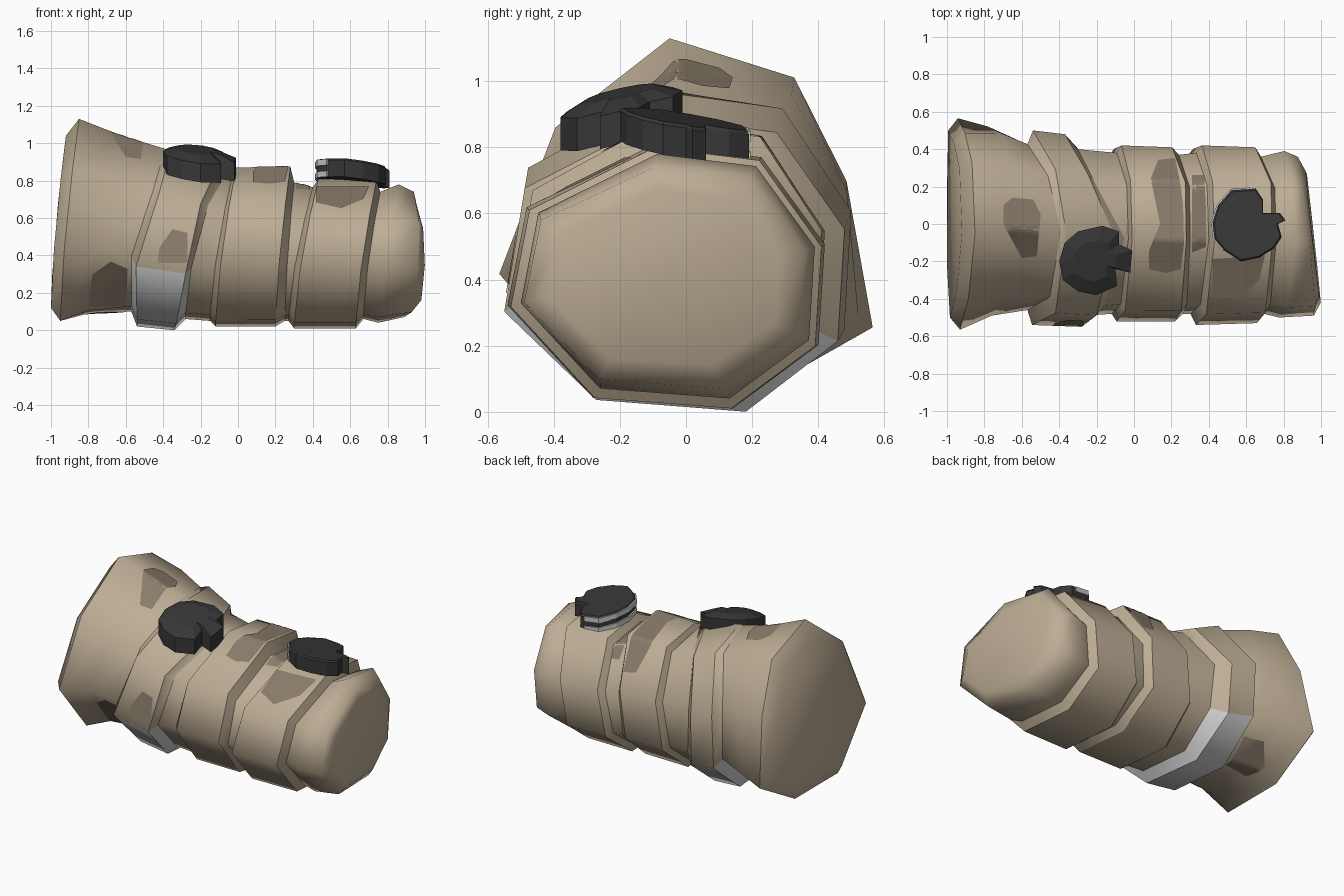
import bpy, bmesh, math
from mathutils import Vector
from mathutils.bvhtree import BVHTree

if "Cube" in bpy.data.objects:
    bpy.data.objects.remove(bpy.data.objects["Cube"])


def material(name, rgb):
    m = bpy.data.materials.new(name)
    m.diffuse_color = (*rgb, 1)
    m.use_nodes = True
    m.node_tree.nodes["Principled BSDF"].inputs["Base Color"].default_value = m.diffuse_color
    return m


TAN = material("tan fabric", (0.51, 0.42, 0.30))
BROWN = material("brown patch", (0.25, 0.20, 0.145))
DARK = material("dark rubber", (0.038, 0.038, 0.038))
SILVER = material("silver metal", (0.60, 0.60, 0.61))


def make_object(name, bm, *mats):
    bmesh.ops.recalc_face_normals(bm, faces=bm.faces)
    me = bpy.data.meshes.new(name)
    bm.to_mesh(me)
    bm.free()
    for m in mats:
        me.materials.append(m)
    ob = bpy.data.objects.new(name, me)
    bpy.context.collection.objects.link(ob)
    return ob


# Eight-sided cross-sections, normalised to 0..1 in (y, z)
ROLL = [(.464, 1), (.80, .95), (1, .62), (.98, .24), (.71, 0), (.27, .04), (0, .39), (.06, .76)]
FLARE = [(.456, 1), (.79, .89), (.93, .60), (1, .19), (.68, 0), (.28, 0), (0, .34), (.15, .75)]

# Rings: x at bottom, x at top, y min, y max, z min, z max, flare amount, sharp edge
RINGS = [
    (-1.00, -.92, -.50, .50, .12, 1.04, 1, 0),
    (-.95, -.85, -.565, .565, .05, 1.13, 1, 1),
    (-.80, -.62, -.49, .53, .09, 1.04, .6, 0),
    (-.57, -.39, -.46, .44, .10, .97, .2, 1),
    (-.54, -.36, -.54, .50, .02, .965, 0, 1),
    (-.33, -.08, -.55, .48, .00, .89, 0, 1),
    (-.28, -.04, -.49, .40, .06, .86, 0, 1),
    (-.15, -.03, -.48, .38, .05, .83, 0, 1),
    (-.12, -.01, -.52, .42, .02, .87, 0, 1),
    (.20, .28, -.52, .41, .02, .875, 0, 1),
    (.25, .30, -.48, .37, .05, .79, 0, 1),
    (.27, .40, -.48, .38, .05, .765, 0, 1),
    (.30, .43, -.54, .42, .01, .81, 0, 1),
    (.63, .74, -.53, .41, .01, .80, 0, 1),
    (.67, .76, -.48, .36, .06, .74, 0, 1),
    (.75, .86, -.50, .39, .04, .78, 0, 0),
    (.90, .93, -.49, .36, .07, .74, 0, 0),
    (.955, .945, -.42, .28, .14, .67, 0, 0),
]
# The first band is skewed, so its rings get an x for each corner
SKEW = {
    3: [-.39, -.46, -.57, -.57, -.57, -.57, -.57, -.45],
    4: [-.36, -.42, -.54, -.54, -.54, -.54, -.545, -.42],
    5: [-.10, -.25, -.37, -.36, -.34, -.33, -.28, -.20],
    6: [-.05, -.21, -.30, -.28, -.28, -.28, -.25, -.16],
}
BAND = 4  # ring where the metal-clad band begins

# Wrapped fabric roll with stepped bands and a flared end
bm = bmesh.new()
rows = []
for i, (xb, xt, y0, y1, z0, z1, k, sharp) in enumerate(RINGS):
    row = []
    for j, ((u, v), (fu, fv)) in enumerate(zip(ROLL, FLARE)):
        a, b = u + (fu - u) * k, v + (fv - v) * k
        if i in SKEW and j == 6:
            b = .34
        y, z = y0 + (y1 - y0) * a, z0 + (z1 - z0) * b
        x = SKEW[i][j] if i in SKEW else xb + (xt - xb) * b ** 1.5
        if xb > .85:
            x -= .11 * y
        elif i in (9, 10, 13, 14) and j in (2, 3):
            x -= .035
        row.append(bm.verts.new((x, y, z)))
    rows.append(row)
for i in range(len(rows) - 1):
    for j in range(8):
        n = (j + 1) % 8
        f = bm.faces.new((rows[i][j], rows[i][n], rows[i + 1][n], rows[i + 1][j]))
        f.smooth = True
        # metal guard under the first band
        if BAND - 1 <= i <= BAND + 1 and j in (3, 4, 5):
            f.material_index = 1
for row in (rows[0], rows[-1]):
    bm.faces.new(row).smooth = True
for row, spec in zip(rows, RINGS):
    if spec[7]:
        for j in range(8):
            bm.edges.get((row[j], row[(j + 1) % 8])).smooth = False
bmesh.ops.recalc_face_normals(bm, faces=bm.faces)
surface = BVHTree.FromBMesh(bm)
make_object("fabric_roll", bm, TAN, SILVER)


# Camouflage patches laid on the fabric
def patch(name, outline, side):
    bm = bmesh.new()
    bm.faces.new([bm.verts.new((a, b, 0)) for a, b in outline])
    bmesh.ops.triangulate(bm, faces=bm.faces[:])
    bmesh.ops.subdivide_edges(bm, edges=bm.edges[:], cuts=9, use_grid_fill=True)
    lost = []
    for v in bm.verts:
        a, b = v.co.x, v.co.y
        start, ray = {"top": ((a, b, 3), (0, 0, -1)),
                      "front": ((a, -3, b), (0, 1, 0)),
                      "under": ((a, b, -3), (0, 0, 1))}[side]
        hit, normal, _, _ = surface.ray_cast(Vector(start), Vector(ray))
        if hit is None:
            lost.append(v)
        else:
            v.co = hit + normal * .004
    bmesh.ops.delete(bm, geom=lost, context='VERTS')
    for f in bm.faces:
        f.smooth = True
    make_object(name, bm, BROWN)


patch("flare_top_patch", [(-.70, .10), (-.65, .14), (-.54, .13), (-.50, .05),
                          (-.52, -.17), (-.60, -.18), (-.70, 0)], "top")
patch("middle_top_patch", [(.09, .24), (.13, .34), (.22, .35), (.25, .20), (.262, .10), (.268, -.10),
                           (.25, -.24), (.17, -.26), (.08, -.24), (.08, -.14), (.14, 0)], "top")
patch("groove_top_patch", [(.31, .26), (.375, .26), (.385, .05), (.385, -.12), (.31, -.15)], "top")
patch("flare_front_patch", [(-.80, .13), (-.60, .13), (-.59, .33), (-.68, .37), (-.78, .30)], "front")
patch("band_front_patch", [(-.43, .36), (-.42, .44), (-.35, .54), (-.27, .52), (-.27, .36)], "front")
patch("end_front_patch", [(.42, .68), (.55, .65), (.67, .70), (.70, .765), (.42, .765)], "front")
patch("flare_under_patch", [(-.80, .10), (-.62, .12), (-.60, .32), (-.72, .36), (-.82, .25)], "under")


# Notched disc whose outline is given in plan, tilted along a plane
def tilted_disc(name, outline, centre, slope, levels, mat):
    cx, cy, cz = centre
    bm = bmesh.new()
    loops = []
    for h, s in levels:
        loop = []
        for x, y in outline:
            dx, dy = (x - cx) * s, (y - cy) * s
            z = cz + slope[0] * dx + slope[1] * dy + h
            loop.append(bm.verts.new((cx + dx, cy + dy, z)))
        loops.append(loop)
    n = len(outline)
    for a, b in zip(loops, loops[1:]):
        for j in range(n):
            k = (j + 1) % n
            bm.faces.new((a[j], a[k], b[k], b[j]))
    bm.faces.new(loops[0])
    bm.faces.new(loops[-1])
    return make_object(name, bm, mat)


# Upper domed buckle near the flared end
BUCKLE_A = [(-.40, -.20), (-.37, -.10), (-.30, -.04), (-.17, -.01), (-.08, -.04), (-.08, -.11),
            (-.01, -.14), (-.02, -.26), (-.10, -.24), (-.09, -.33), (-.20, -.38), (-.30, -.36), (-.38, -.30)]
tilted_disc("upper_buckle", BUCKLE_A, (-.22, -.20, .895), (-.13, .23),
            [(-.06, 1), (.04, 1), (.07, .6)], DARK)

# Lower buckle near the narrow end
BUCKLE_B = [(.42, .01), (.45, .10), (.52, .18), (.65, .19), (.69, .13), (.69, .06), (.78, .06), (.81, .02),
            (.77, 0), (.79, -.07), (.75, -.13), (.67, -.18), (.57, -.20), (.48, -.14), (.43, -.08)]
CENTRE_B, SLOPE_B = (.61, 0, .835), (-.10, -.16)
tilted_disc("lower_buckle", BUCKLE_B, CENTRE_B, SLOPE_B, [(-.05, 1), (.04, 1), (.05, .95)], DARK)

# Silver trim strips on the outer side of the lower buckle, with a dark gap between
arc = [(.48, -.14), (.43, -.08), (.42, .01), (.45, .10), (.52, .18), (.62, .187)]
for name, low, high in (("lower_trim", -.05, -.018), ("upper_trim", .012, .045)):
    bm = bmesh.new()
    pairs = []
    for x, y in arc:
        dx, dy = (x - CENTRE_B[0]) * 1.02, (y - CENTRE_B[1]) * 1.02
        z = CENTRE_B[2] + SLOPE_B[0] * dx + SLOPE_B[1] * dy
        pairs.append([bm.verts.new((CENTRE_B[0] + dx, CENTRE_B[1] + dy, z + h)) for h in (low, high)])
    for a, b in zip(pairs, pairs[1:]):
        bm.faces.new((a[0], b[0], b[1], a[1]))
    trim = make_object(name, bm, SILVER)
    mod = trim.modifiers.new("thickness", 'SOLIDIFY')
    mod.thickness = .009
    mod.offset = 0
